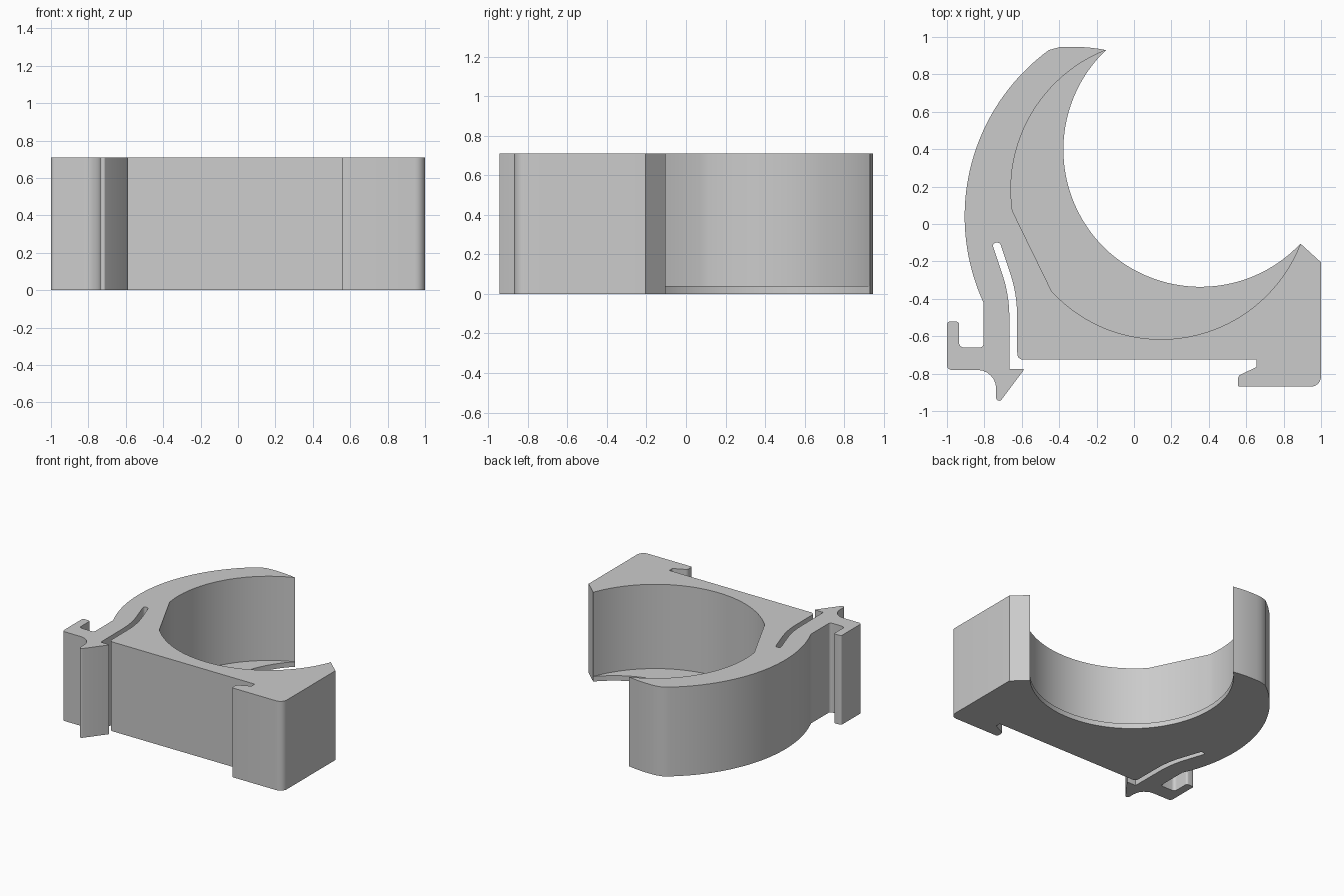
import bpy
import bmesh
import math
from mathutils import Vector

HEIGHT, LEDGE = 0.71, 0.04

cube = bpy.data.objects.get("Cube")
if cube:
    bpy.data.objects.remove(cube, do_unlink=True)


def arc(center, start, end, steps):
    """Points along the shorter arc from start to end."""
    c, a, b = Vector(center), Vector(start) - Vector(center), Vector(end) - Vector(center)
    a0 = math.atan2(a.y, a.x)
    sweep = math.remainder(math.atan2(b.y, b.x) - a0, math.tau)
    pts = []
    for i in range(steps + 1):
        t = i / steps
        r = a.length * (1 - t) + b.length * t
        ang = a0 + sweep * t
        pts.append(c + Vector((math.cos(ang), math.sin(ang))) * r)
    return pts


def rounded(path):
    """Path of (x, y, radius); corners with a radius become fillets."""
    pts = [Vector(p[:2]) for p in path]
    out = [pts[0]]
    for i in range(1, len(pts) - 1):
        p, r = pts[i], path[i][2]
        if not r:
            out.append(p)
            continue
        u, v = (pts[i - 1] - p).normalized(), (pts[i + 1] - p).normalized()
        half = u.angle(v) / 2
        reach = r / math.tan(half)
        center = p + (u + v).normalized() * (r / math.sin(half))
        out += arc(center, p + u * reach, p + v * reach, 6)
    return out + [pts[-1]]


# The two tips where the cradle opens
tip_a, tip_b = (-0.15, 0.93), (0.89, -0.105)

# Outer outline: curved back, then latch, slot, base and hook
back_top, back_end = (-0.455, 0.93), (-0.805, -0.42)
outer = arc((-0.31, 0.01), tip_a, (-0.4, 0.945), 6)
outer += arc((0.2, 0.05), back_top, back_end, 40)
outer += rounded([
    (-0.805, -0.43, 0),
    # latch arm with finger tab
    (-0.805, -0.66, 0.02), (-0.935, -0.66, 0.025), (-0.935, -0.522, 0.015),
    (-1.0, -0.522, 0.015), (-1.0, -0.78, 0.025), (-0.737, -0.78, 0.1),
    (-0.737, -0.945, 0.015), (-0.713, -0.945, 0.012), (-0.585, -0.775, 0.004),
    (-0.665, -0.775, 0),
    # spring slot
    (-0.667, -0.38, 0.7), (-0.76, -0.1, 0.016), (-0.717, -0.1, 0.016),
    (-0.626, -0.37, 0.7), (-0.624, -0.725, 0.03),
    # straight base and hook
    (0.655, -0.725, 0.006), (0.655, -0.765, 0.008), (0.555, -0.812, 0.03),
    (0.555, -0.87, 0.012), (1.0, -0.87, 0.055), (1.0, -0.205, 0),
    (*tip_b, 0),
])

# Cradle wall: round with one flat, and the narrower floor lip below it
hub, flat_a, flat_b = (0.14, 0.18), (-0.65, 0.07), (-0.44, -0.36)
wall = arc(hub, tip_a, flat_a, 24) + arc(hub, flat_b, tip_b, 34)
lip_hub, lip_mid = (0.36, 0.4), (-0.163, -0.123)
lip = arc(lip_hub, tip_a, lip_mid, 30) + arc(lip_hub, lip_mid, tip_b, 30)[1:]

bm = bmesh.new()


def ring(points, z):
    return [bm.verts.new((p.x, p.y, z)) for p in points]


def strip(points, z0, z1):
    low, high = ring(points, z0), ring(points, z1)
    for i in range(len(points) - 1):
        bm.faces.new((low[i], low[i + 1], high[i + 1], high[i]))


def cap(first, second, z):
    bm.faces.new(ring(first + second[-2:0:-1], z))


strip(outer, 0, LEDGE)
strip(outer, LEDGE, HEIGHT)
strip(wall, LEDGE, HEIGHT)
strip(lip, 0, LEDGE)
cap(outer, wall, HEIGHT)
cap(outer, lip, 0)
cap(wall, lip, LEDGE)
bmesh.ops.remove_doubles(bm, verts=bm.verts[:], dist=0.0005)
bmesh.ops.recalc_face_normals(bm, faces=bm.faces[:])

mesh = bpy.data.meshes.new("clip_body")
bm.to_mesh(mesh)
bm.free()
body = bpy.data.objects.new("clip_body", mesh)
bpy.context.collection.objects.link(body)

# Plain grey plastic
grey = bpy.data.materials.new("plain_grey")
grey.use_nodes = True
colour = (0.6, 0.6, 0.6, 1)
grey.diffuse_color = colour
grey.node_tree.nodes["Principled BSDF"].inputs["Base Color"].default_value = colour
mesh.materials.append(grey)

bpy.ops.object.select_all(action="DESELECT")
body.select_set(True)
bpy.context.view_layer.objects.active = body
bpy.ops.object.shade_smooth_by_angle(angle=math.radians(30))
